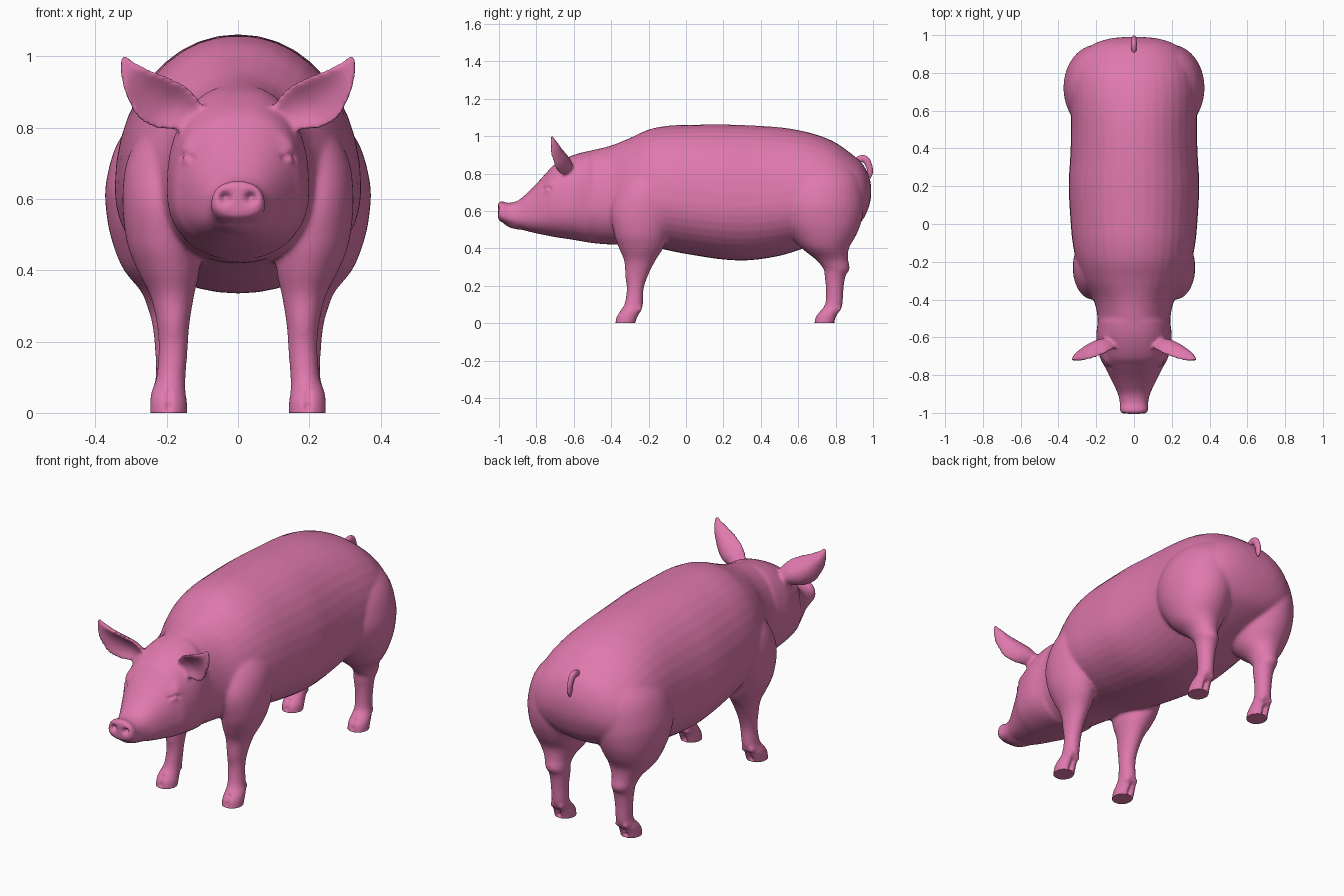
import bpy, bmesh, math
from mathutils import Vector, kdtree

if "Cube" in bpy.data.objects:
    bpy.data.objects.remove(bpy.data.objects["Cube"])

SEG = 40
skin = bpy.data.materials.new("pink_skin")
skin.diffuse_color = (0.74, 0.19, 0.42, 1)
skin.use_nodes = True
skin.node_tree.nodes["Principled BSDF"].inputs["Base Color"].default_value = skin.diffuse_color


def refine(rows, n=5):
    """Catmull-Rom interpolation of the rows of a section table."""
    out = []
    for i in range(len(rows) - 1):
        a, b, c, d = (rows[max(0, min(len(rows) - 1, i + k))] for k in (-1, 0, 1, 2))
        for s in range(n):
            t = s / n
            out.append([0.5 * (2 * q + (r - p) * t + (2 * p - 5 * q + 4 * r - s_) * t * t
                               + (3 * q - p - 3 * r + s_) * t ** 3)
                        for p, q, r, s_ in zip(a, b, c, d)])
    return out + [list(rows[-1])]


def loft(bm, rows, ring, mirror=1):
    """Closed tube through ring(row, cos, sin) for every row."""
    rings = []
    for row in refine(rows):
        loop = []
        for k in range(SEG):
            a = 2 * math.pi * k / SEG
            x, y, z = ring(row, math.cos(a), math.sin(a))
            loop.append(bm.verts.new((x * mirror, y, z)))
        rings.append(loop)
    for r0, r1 in zip(rings, rings[1:]):
        for k in range(SEG):
            j = (k + 1) % SEG
            bm.faces.new((r0[k], r0[j], r1[j], r1[k]))
    bm.faces.new(rings[0])
    bm.faces.new(rings[-1])


# Trunk, head and snout: y, half width, bottom, top
trunk = [
    (-1.005, .062, .553, .643), (-.985, .076, .54, .652), (-.95, .075, .525, .643),
    (-.9, .085, .508, .655), (-.85, .108, .492, .695), (-.8, .133, .48, .745),
    (-.75, .158, .47, .80), (-.7, .183, .46, .85), (-.6, .2, .445, .90),
    (-.5, .193, .428, .925), (-.4, .215, .42, .95), (-.3, .27, .42, .99),
    (-.2, .305, .41, 1.035), (-.1, .325, .39, 1.055), (0, .335, .37, 1.06),
    (.2, .346, .34, 1.062), (.35, .338, .337, 1.057), (.5, .333, .36, 1.047),
    (.6, .335, .39, 1.032), (.7, .335, .425, 1.007), (.8, .322, .46, .965),
    (.9, .275, .51, .893), (.95, .22, .56, .843), (.98, .135, .63, .78),
    (.99, .05, .68, .73)]

# Legs with shoulder / ham: z, centre x, centre y, radius x, radius y
front_leg = [
    (-.02, .195, -.328, .052, .052), (.03, .195, -.316, .052, .06), (.06, .195, -.30, .048, .057),
    (.1, .188, -.28, .041, .05), (.18, .182, -.272, .041, .045), (.25, .182, -.265, .046, .06),
    (.33, .185, -.248, .062, .082), (.4, .195, -.24, .087, .118), (.48, .21, -.24, .102, .145),
    (.6, .216, -.23, .108, .17), (.72, .2, -.21, .107, .15), (.85, .15, -.2, .08, .1)]
hind_leg = [
    (-.02, .195, .737, .052, .053), (.03, .195, .747, .052, .058), (.06, .195, .766, .048, .054),
    (.1, .19, .79, .041, .047), (.18, .19, .795, .043, .047), (.25, .19, .797, .051, .056),
    (.29, .195, .805, .057, .07), (.34, .2, .78, .072, .087), (.4, .205, .745, .115, .126),
    (.47, .205, .735, .145, .175), (.55, .2, .725, .168, .215), (.65, .19, .72, .18, .23),
    (.78, .16, .73, .165, .2), (.9, .12, .74, .08, .1)]

# Ears: centre x, y, z, half width
ear = [(.125, -.625, .825, .045), (.185, -.632, .855, .075), (.235, -.655, .885, .073),
       (.28, -.685, .925, .051), (.31, -.705, .965, .028), (.325, -.716, 1.002, .008)]


def trunk_ring(row, c, s):
    y, w, lo, hi = row
    mid = lo + 0.4 * (hi - lo)
    e = 0.85 if y < -.5 else 0.97
    p = lambda v: math.copysign(abs(v) ** e, v)
    return w * p(c), y, mid + p(s) * (hi - mid if s > 0 else mid - lo)


def leg_ring(row, c, s):
    z, x, y, rx, ry = row
    return x + rx * c, y + ry * s, z


def ear_ring(row, c, s):
    x, y, z, h = row
    thick = min(.022, h * .6)
    return x + .67 * h * c, y - .6 * h * c * c + thick * s, z - .74 * h * c


bm = bmesh.new()
loft(bm, trunk, trunk_ring)
for side in (1, -1):
    loft(bm, front_leg, leg_ring, side)
    loft(bm, hind_leg, leg_ring, side)
    loft(bm, ear, ear_ring, side)
# Lower jaw
jaw = bmesh.ops.create_uvsphere(bm, u_segments=32, v_segments=16, radius=1)["verts"]
for v in jaw:
    v.co = Vector((v.co.x * .075, v.co.y * .115 - .86, v.co.z * .042 + .54))
bmesh.ops.recalc_face_normals(bm, faces=bm.faces)
mesh = bpy.data.meshes.new("pig_body")
bm.to_mesh(mesh)
bm.free()
body = bpy.data.objects.new("pig_body", mesh)
bpy.context.collection.objects.link(body)

# Fuse all parts into one smooth skin
rm = body.modifiers.new("fuse", 'REMESH')
rm.mode = 'VOXEL'
rm.voxel_size = .008
sm = body.modifiers.new("soften", 'SMOOTH')
sm.factor, sm.iterations = .5, 10
dg = bpy.context.evaluated_depsgraph_get()
fused = bpy.data.meshes.new_from_object(body.evaluated_get(dg))
body.modifiers.clear()
body.data = fused

# Sculpted details: point, radius, push along the normal
tree = kdtree.KDTree(len(fused.vertices))
for v in fused.vertices:
    tree.insert(v.co, v.index)
tree.balance()
start = [v.co.copy() for v in fused.vertices]
normal = [v.normal.copy() for v in fused.vertices]


def push(point, radius, depth, direction=None):
    centre, idx, _ = tree.find(point)
    d = direction or normal[idx]
    for co, i, dist in tree.find_range(centre, radius * 2.5):
        fused.vertices[i].co += d * depth * math.exp(-(dist / radius) ** 2)


for side in (1, -1):
    # Nostrils
    push((.034 * side, -1.0, .605), .013, .028, Vector((0, 1, 0)))
    # Brow, eyelid and closed-eye slit
    push((.15 * side, -.735, .755), .03, .008)
    push((.152 * side, -.752, .725), .02, .008)
    for k in range(-3, 4):
        push((.152 * side + .004 * k * side, -.752 + .008 * k, .727 - .0006 * k * k), .008, -.005)
    # Cloven hooves and dewclaws
    for toe, heel in ((-.385, -.25), (.68, .815)):
        for z in (.01, .025, .04, .055):
            push((.195 * side, toe + z * .4, z), .009, .008, Vector((0, 1, 0)))
            push((.195 * side, heel - .02, z), .011, .012, Vector((0, -1, 0)))
        for dx in (-.024, .024):
            push(((.193 + dx) * side, heel, .075), .014, .009)

# Flat soles
for v in fused.vertices:
    v.co.z = max(v.co.z, 0)
fused.polygons.foreach_set("use_smooth", [True] * len(fused.polygons))
fused.materials.clear()
fused.materials.append(skin)
fused.update()

# Tail
curve = bpy.data.curves.new("tail", 'CURVE')
curve.dimensions = '3D'
curve.bevel_depth = .02
curve.bevel_resolution = 5
curve.use_fill_caps = True
spline = curve.splines.new('BEZIER')
pts = [(.90, .865, .8), (.952, .878, 1), (.977, .845, .9), (.984, .80, .75), (.982, .775, .3)]
spline.bezier_points.add(len(pts) - 1)
for bp, (y, z, r) in zip(spline.bezier_points, pts):
    bp.co = (0, y, z)
    bp.radius = r
    bp.handle_left_type = bp.handle_right_type = 'AUTO'
curve.materials.append(skin)
tail = bpy.data.objects.new("tail", curve)
tail.scale.x = .75
bpy.context.collection.objects.link(tail)
